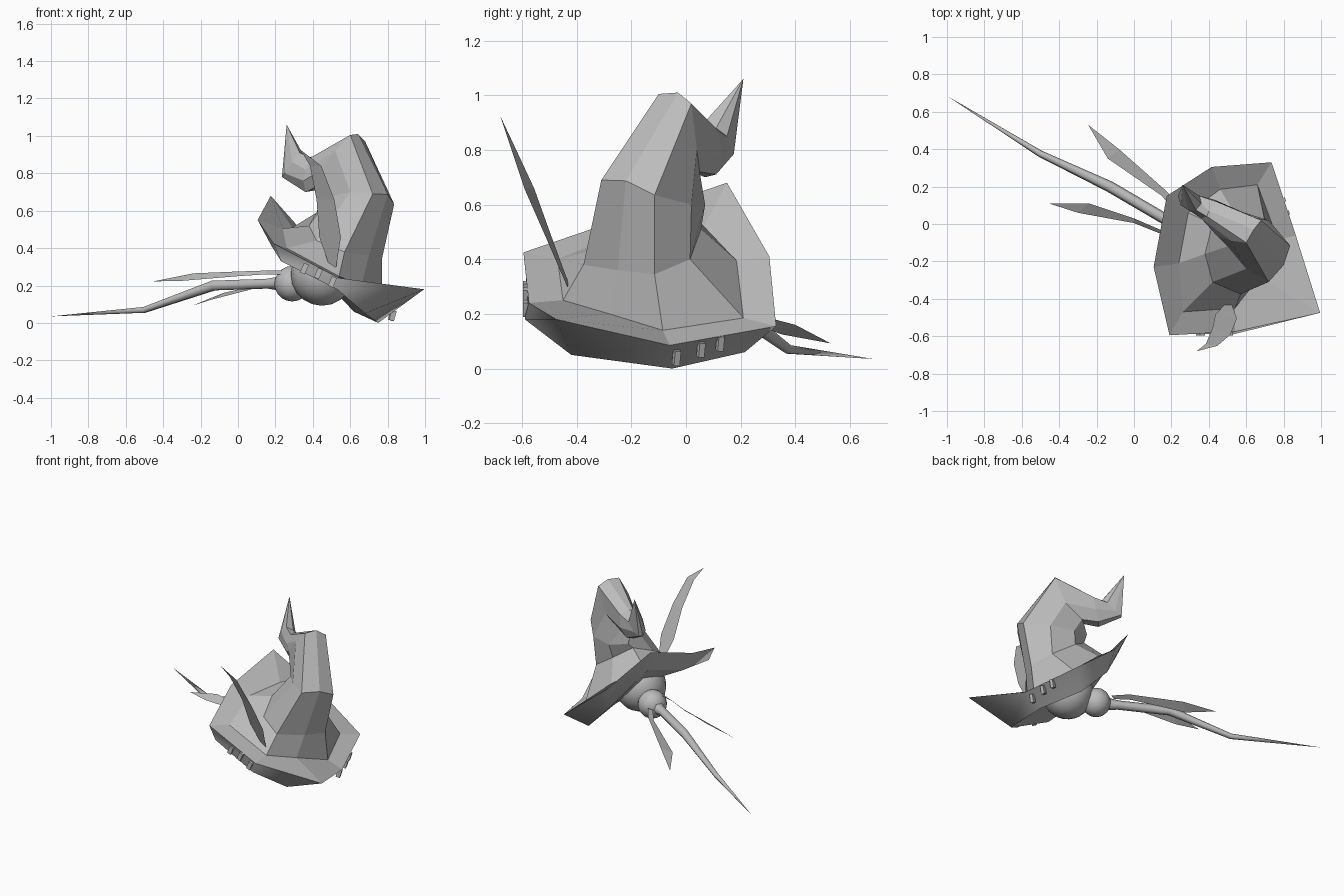
import bpy
import math
from mathutils import Vector

cube = bpy.data.objects.get("Cube")
if cube:
    bpy.data.objects.remove(cube, do_unlink=True)

grey = bpy.data.materials.new("plain grey")
grey.use_nodes = True
grey.diffuse_color = (0.5, 0.5, 0.5, 1)
grey.node_tree.nodes["Principled BSDF"].inputs["Base Color"].default_value = (0.5, 0.5, 0.5, 1)


def add_mesh(name, verts, faces, smooth=False):
    mesh = bpy.data.meshes.new(name)
    mesh.from_pydata(verts, [], faces)
    mesh.materials.append(grey)
    for polygon in mesh.polygons:
        polygon.use_smooth = smooth
    obj = bpy.data.objects.new(name, mesh)
    bpy.context.collection.objects.link(obj)
    return obj


def loft(name, rings, tip=None, smooth=False):
    """Join equal closed rings with quads and optionally close on a point."""
    count = len(rings[0])
    verts = [point for ring in rings for point in ring]
    faces = []
    for r in range(len(rings) - 1):
        for i in range(count):
            j = (i + 1) % count
            low, high = r * count, (r + 1) * count
            faces.append((low + i, low + j, high + j, high + i))
    if tip:
        last = len(verts) - count
        verts.append(tip)
        faces += [(last + i, last + (i + 1) % count, len(verts) - 1) for i in range(count)]
    return add_mesh(name, verts, faces, smooth)


def ribbon(name, left, right):
    """Flat blade between two edges that run from root to tip."""
    n = len(left)
    faces = [(i, n + i, n + i + 1, i + 1) for i in range(n - 1)]
    return add_mesh(name, left + right, faces)


def ball(name, centre, radius):
    bpy.ops.mesh.primitive_uv_sphere_add(segments=16, ring_count=10, radius=radius, location=centre)
    obj = bpy.context.object
    obj.name = name
    obj.data.materials.append(grey)
    bpy.ops.object.shade_smooth()
    return obj


def tab(name, centre, size, turn, tilt):
    bpy.ops.mesh.primitive_cube_add(size=1, location=centre, rotation=(0, tilt, turn))
    obj = bpy.context.object
    obj.name = name
    obj.scale = size
    obj.data.materials.append(grey)
    return obj


# Hat rings all run anticlockwise, starting at the front
rim = [(.54, -.575, .24), (.995, -.475, .18), (.865, -.06, .085), (.735, .33, .155),
       (.415, .305, .41), (.175, .15, .68), (.105, -.23, .55), (.19, -.595, .425)]
crown_base = [(.54, -.45, .25), (.66, -.28, .2), (.77, -.085, .14), (.66, .21, .185),
              (.46, .185, .395), (.29, .06, .51), (.24, -.21, .505), (.26, -.47, .4)]
under_ring = [(.53, -.59, .18), (.68, -.42, .05), (.75, -.05, 0), (.62, .215, .06),
              (.42, .23, .27), (.23, .1, .52), (.18, -.22, .41), (.23, -.585, .33)]
loft("hat_brim", [rim, crown_base])
loft("brim_underside", [under_ring, rim], smooth=True)
loft("brim_lining", [under_ring], tip=(.45, -.13, .28), smooth=True).data.flip_normals()

# Crown bends over into an upturned point
lower = [(.57, -.375, .38), (.7, -.25, .36), (.77, -.115, .345), (.7, .015, .4),
         (.54, .055, .51), (.42, 0, .59), (.38, -.16, .52), (.42, -.31, .44)]
knee = [(.72, -.31, .69), (.8, -.22, .687), (.835, -.115, .635), (.72, .02, .6),
        (.56, .07, .6), (.43, .04, .63), (.5, -.12, .68), (.6, -.24, .7)]
bend = [(.6, -.1, 1.005), (.64, -.03, 1.01), (.68, .02, .97), (.61, .04, .8),
        (.48, .05, .72), (.42, 0, .73), (.45, -.07, .82), (.52, -.09, .92)]
curl = [(.39, .04, .885), (.4, .07, .89), (.44, .12, .87), (.43, .13, .78),
        (.39, .11, .71), (.36, .07, .7), (.35, .04, .76), (.36, .03, .82)]
heel = [(.33, .075, .91), (.36, .11, .88), (.35, .15, .85), (.3, .165, .8),
        (.25, .175, .785), (.235, .15, .78), (.25, .1, .8), (.29, .075, .86)]
loft("hat_crown", [crown_base, lower, knee, bend, curl, heel], tip=(.26, .21, 1.06))

# Rounded body under the hat
ball("head", (.45, -.13, .26), .168)
ball("body", (.29, -.035, .21), .095)


# Tapering tail with hexagonal sections
def section(centre, radius, along):
    side = Vector(along).cross(Vector((0, 0, 1))).normalized()
    up = side.cross(Vector(along)).normalized()
    angles = [math.tau * i / 6 for i in range(6)]
    return [tuple(Vector(centre) + radius * (math.cos(a) * side + math.sin(a) * up)) for a in angles]


heading = (-.85, .5, -.1)
path = [((.27, -.03, .21), .05), ((.16, .03, .21), .03), ((-.13, .2, .2), .03), ((-.5, .375, .07), .018)]
loft("tail", [section(c, r, heading) for c, r in path], tip=(-1, .685, .035), smooth=True)

# Side fins beside the tail
ribbon("left_fin",
       [(.25, .07, .23), (.18, .17, .22), (-.08, .4, .16), (-.245, .53, .092)],
       [(.22, .06, .22), (.15, .15, .2), (-.14, .35, .125), (-.245, .53, .092)])
ribbon("right_fin",
       [(.26, -.06, .28), (.15, -.035, .28), (0, .03, .275), (-.24, .11, .265), (-.455, .11, .222)],
       [(.24, -.1, .26), (.15, -.055, .26), (0, .005, .25), (-.3, .06, .225), (-.455, .11, .222)])

# Feather leaning forward from the brim
heights = [.3, .46, .66, .84, .925]
left_x = [.49, .435, .42, .385, .335]
right_x = [.525, .55, .515, .445, .335]
half_width = [.005, .01, .018, .006, 0]


def feather_edge(across, side):
    return [(x, -.43 - .4 * (z - .3) + side * w, z) for x, z, w in zip(across, heights, half_width)]


ribbon("feather", feather_edge(left_x, 1), feather_edge(right_x, -1))

# Small tabs along the brim edge
for i, (x, z) in enumerate([(.355, .29), (.43, .265), (.505, .22)]):
    tab("front_tab_" + str(i + 1), (x, -.587, z), (.028, .018, .055), 0, .4)
for i, (x, y, z) in enumerate([(.825, -.035, .04), (.81, .055, .07), (.79, .125, .093)]):
    tab("side_tab_" + str(i + 1), (x, y, z), (.028, .022, .055), .3, .3)
